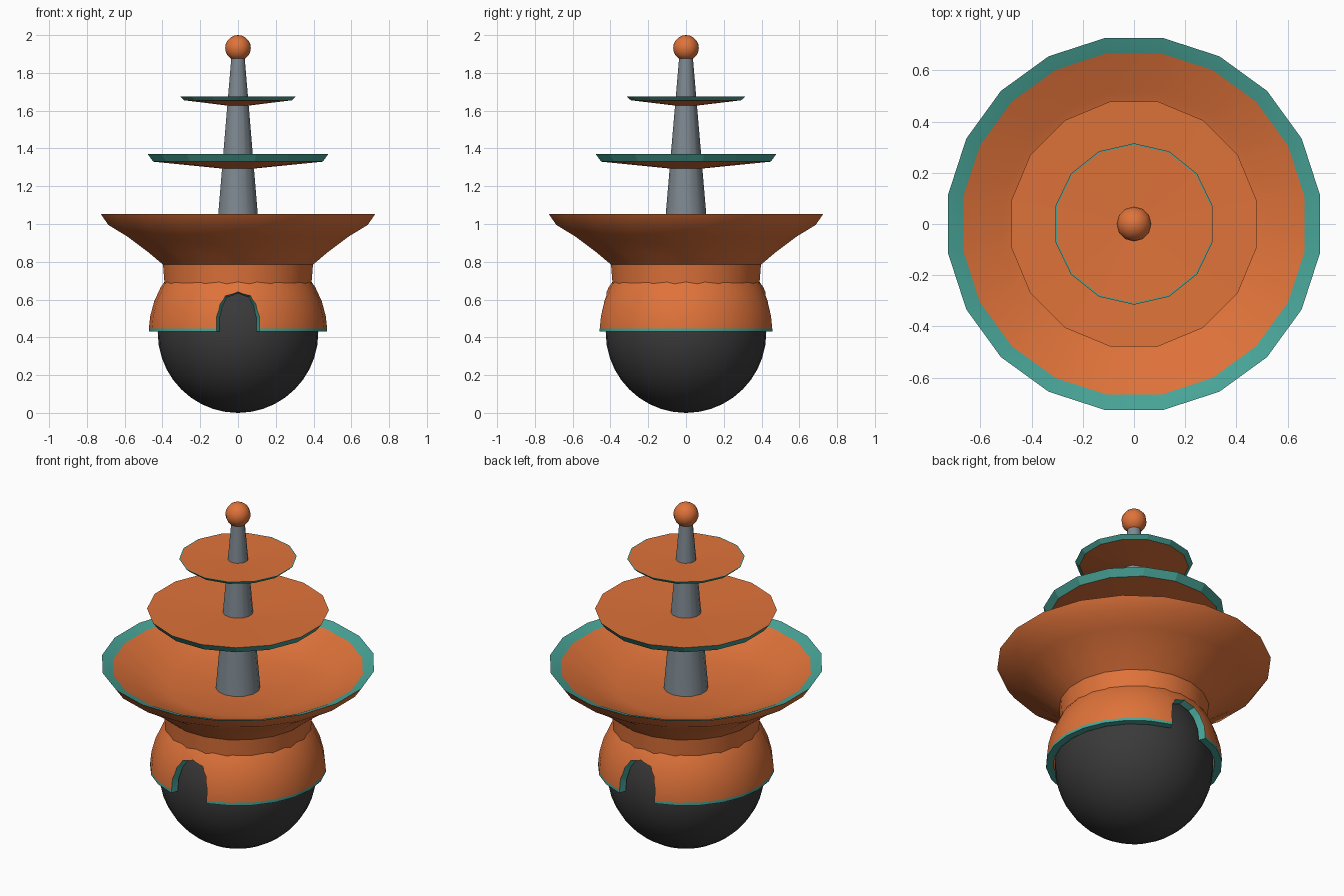
import bpy, bmesh, math
from math import sin, cos, pi, radians, sqrt

if "Cube" in bpy.data.objects:
    bpy.data.objects.remove(bpy.data.objects["Cube"])


def mat(name, col):
    m = bpy.data.materials.new(name)
    m.diffuse_color = (*col, 1)
    m.use_nodes = True
    m.node_tree.nodes["Principled BSDF"].inputs["Base Color"].default_value = m.diffuse_color
    return m


ORANGE = mat("orange", (0.74, 0.17, 0.042))
TEAL = mat("teal", (0.065, 0.37, 0.31))
DARK = mat("dark_grey", (0.042, 0.042, 0.042))
STEEL = mat("steel_grey", (0.21, 0.25, 0.28))


def finish(bm, name, mats, smooth):
    bmesh.ops.recalc_face_normals(bm, faces=bm.faces)
    me = bpy.data.meshes.new(name)
    bm.to_mesh(me)
    bm.free()
    ob = bpy.data.objects.new(name, me)
    bpy.context.collection.objects.link(ob)
    for m in mats:
        me.materials.append(m)
    if smooth:
        shade(ob, smooth)
    return ob


def shade(ob, angle):
    bpy.ops.object.select_all(action='DESELECT')
    ob.select_set(True)
    bpy.context.view_layer.objects.active = ob
    bpy.ops.object.shade_smooth_by_angle(angle=radians(angle))


def lathe(name, profile, sides, start, mats, accents=(), smooth=None, closed=False):
    """Spin (radius, z) points; segments listed in accents use material 1."""
    bm = bmesh.new()
    rings = []
    for r, z in profile:
        if r == 0:
            rings.append([bm.verts.new((0, 0, z))] * sides)
        else:
            rings.append([bm.verts.new((r * cos(start + 2 * pi * i / sides),
                                        r * sin(start + 2 * pi * i / sides), z))
                          for i in range(sides)])
    for s in range(len(rings) - (0 if closed else 1)):
        a, b = rings[s], rings[(s + 1) % len(rings)]
        for i in range(sides):
            j = (i + 1) % sides
            f = bm.faces.new(dict.fromkeys((a[i], a[j], b[j], b[i])))
            f.material_index = 1 if s in accents else 0
    return finish(bm, name, mats, smooth)


def ball(name, z, r, seg, rings, m, start):
    pts = [(0 if k in (0, rings) else r * sin(pi * k / rings), z - r * cos(pi * k / rings))
           for k in range(rings + 1)]
    return lathe(name, pts, seg, start, [m], smooth=60)


# Dark base ball and the top finial
ball("base_ball", 0.425, 0.425, 32, 20, DARK, 0)
ball("finial_ball", 1.932, 0.068, 12, 10, ORANGE, pi / 2)

# Tapered centre pole
lathe("pole", [(0, 0.88), (0.122, 0.88), (0.036, 1.885), (0, 1.885)], 14, pi / 2,
      [STEEL], smooth=40)

# Large bowl with teal sloping lip
lathe("bowl", [(0.39, 0.64), (0.395, 0.70), (0.402, 0.785), (0.48, 0.85), (0.595, 0.935),
               (0.695, 0.995), (0.735, 1.052), (0.675, 1.03), (0.52, 0.955), (0.37, 0.91), (0, 0.91)],
      20, radians(9), [ORANGE, TEAL], accents=(6,), smooth=32)

# Two upper plates: conical underside, teal flared edge, slightly dished top
lathe("middle_plate", [(0, 1.285), (0.458, 1.33), (0.487, 1.37), (0, 1.352)],
      16, radians(11.25), [ORANGE, TEAL], accents=(1,))
lathe("upper_plate", [(0, 1.62), (0.292, 1.655), (0.315, 1.676), (0.309, 1.676), (0, 1.665)],
      14, pi / 2, [ORANGE, TEAL], accents=(1, 2))

# Dome shell over the ball, teal along its lower edge
ZC, RO, RI = 0.43, 0.472, 0.432
arc = [radians(a) for a in (0, 2, 10, 20, 30, 40, 50, 60)]
prof = [(RO * cos(a), ZC + RO * sin(a)) for a in arc]
prof += [(RI * cos(a), ZC + RI * sin(a)) for a in reversed(arc)]
dome = lathe("dome_shell", prof, 24, 0, [ORANGE, TEAL],
             accents=(0, len(prof) - 1), closed=True)

# Flared arch cutters, front and back
HALF = [(1.0, 0.38), (1.0, 0.50), (0.85, 0.565), (0.6, 0.61), (0.0, 0.63)]
OUTLINE = HALF + [(-x, z) for x, z in reversed(HALF[:-1])]
for side, label in ((-1, "front"), (1, "back")):
    bm = bmesh.new()
    loops = []
    for rad, w, lift in ((0.405, 0.088, 0.0), (0.53, 0.135, 0.02)):
        loop = []
        for x, z in OUTLINE:
            zz = z + (lift if z > 0.4 else 0)
            y = sqrt(rad ** 2 - (x * w) ** 2 - (zz - ZC) ** 2)
            loop.append(bm.verts.new((x * w, side * y, zz)))
        loops.append(loop)
    n = len(OUTLINE)
    for i in range(n):
        j = (i + 1) % n
        bm.faces.new((loops[0][i], loops[0][j], loops[1][j], loops[1][i]))
    bm.faces.new(loops[0])
    bm.faces.new(loops[1])
    bmesh.ops.triangulate(bm, faces=bm.faces)
    for f in bm.faces:
        f.material_index = 1
    cutter = finish(bm, "arch_cutter_" + label, [ORANGE, TEAL], None)
    cutter.hide_render = True
    mod = dome.modifiers.new("arch_" + label, 'BOOLEAN')
    mod.operation = 'DIFFERENCE'
    mod.solver = 'EXACT'
    mod.object = cutter
    bpy.ops.object.select_all(action='DESELECT')
    bpy.context.view_layer.objects.active = dome
    dome.select_set(True)
    bpy.ops.object.modifier_apply(modifier=mod.name)
    bpy.data.objects.remove(cutter, do_unlink=True)
shade(dome, 30)
